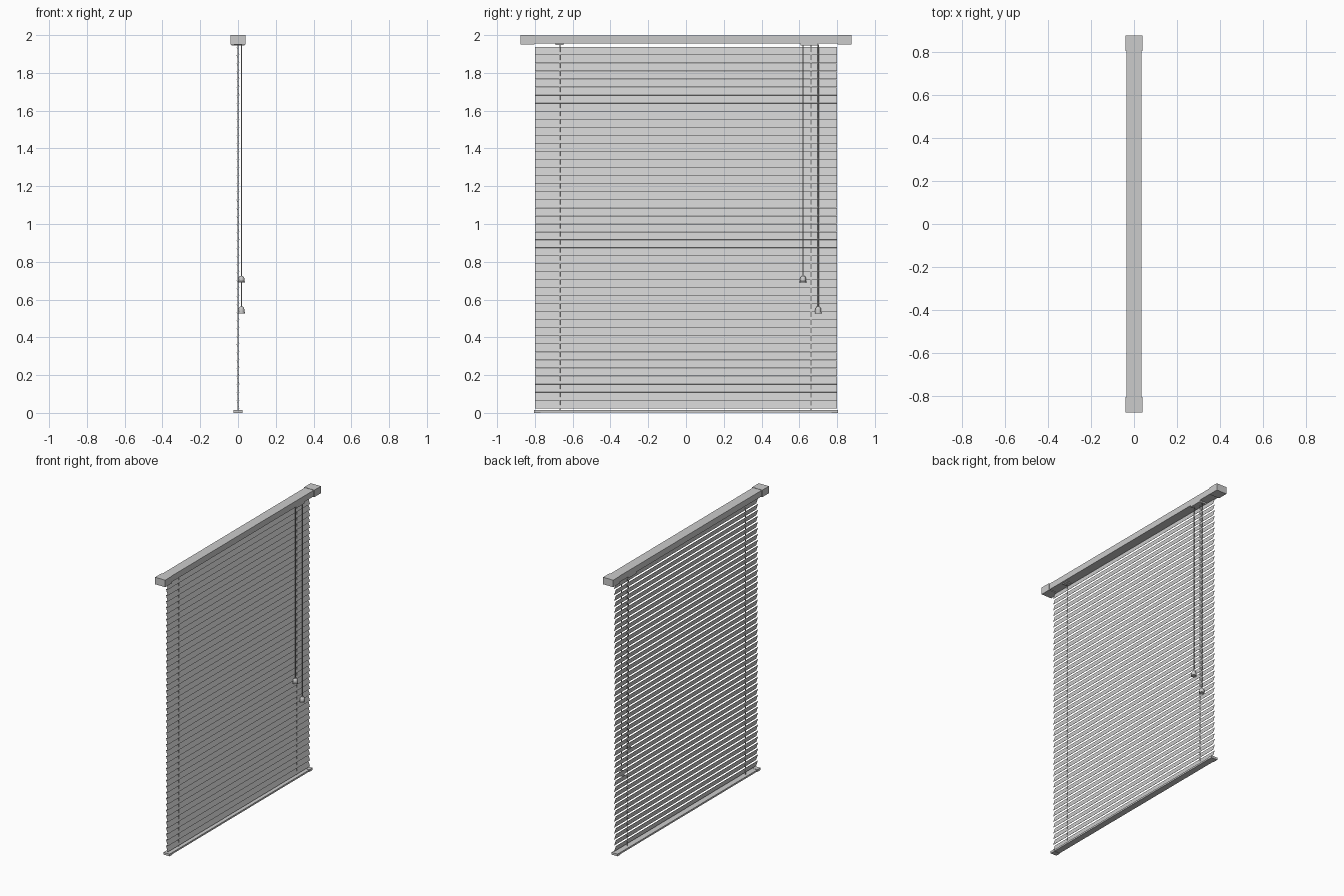
import bpy, bmesh, math
from mathutils import Matrix

if "Cube" in bpy.data.objects:
    bpy.data.objects.remove(bpy.data.objects["Cube"])


def add_object(name, bm):
    bmesh.ops.recalc_face_normals(bm, faces=bm.faces)
    mesh = bpy.data.meshes.new(name)
    bm.to_mesh(mesh)
    bm.free()
    obj = bpy.data.objects.new(name, mesh)
    bpy.context.collection.objects.link(obj)
    return obj


def box(name, x, y, z, tilt=0.0):
    """Box from (min, max) ranges, optionally tilted about its long y axis."""
    size = [b - a for a, b in (x, y, z)]
    mid = [(a + b) / 2 for a, b in (x, y, z)]
    bm = bmesh.new()
    m = Matrix.Translation(mid) @ Matrix.Rotation(tilt, 4, 'Y') @ Matrix.Diagonal((*size, 1))
    bmesh.ops.create_cube(bm, size=1, matrix=m)
    return add_object(name, bm)


def lathe(name, profile, loc, sides=16):
    """Closed solid turned around z from (radius, height) points."""
    bm = bmesh.new()
    rings = []
    for r, z in profile:
        rings.append([bm.verts.new((loc[0] + r * math.cos(a), loc[1] + r * math.sin(a), loc[2] + z))
                      for a in (2 * math.pi * i / sides for i in range(sides))])
    for lo, hi in zip(rings, rings[1:]):
        for i in range(sides):
            j = (i + 1) % sides
            bm.faces.new((lo[i], lo[j], hi[j], hi[i]))
    bm.faces.new(rings[0][::-1])
    bm.faces.new(rings[-1])
    obj = add_object(name, bm)
    bpy.context.view_layer.objects.active = obj
    obj.select_set(True)
    bpy.ops.object.shade_smooth_by_angle(angle=math.radians(35))
    obj.select_set(False)
    return obj


# Head rail and its end brackets
box("head_rail", (-0.035, 0.035), (-0.805, 0.805), (1.955, 1.998))
for side, (a, b) in {"left": (-0.877, -0.803), "right": (0.803, 0.877)}.items():
    box("end_bracket_" + side, (-0.04, 0.04), (a, b), (1.95, 2.0))

# Cord guide plates under the head rail
box("cord_guide_left", (-0.02, 0.02), (-0.69, -0.648), (1.948, 1.957))
box("cord_guide_right", (-0.035, 0.035), (0.607, 0.70), (1.944, 1.957))

# Slats: nearly closed, lower edge leaning to +x
count, pitch, width = 45, 0.0425, 0.0439
tilt = -math.asin(0.014 / width)
for i in range(count):
    zc = 0.045 + i * pitch
    box(f"slat_{i + 1:02d}", (-0.0005, 0.0005), (-0.8, 0.8),
        (zc - width / 2, zc + width / 2), tilt)

# Bottom rail with end caps
box("bottom_rail", (-0.022, 0.022), (-0.79, 0.79), (0.002, 0.014))
for side, s in (("left", -1), ("right", 1)):
    ends = sorted((s * 0.77, s * 0.805))
    box("bottom_cap_" + side, (-0.024, 0.024), ends, (0.0, 0.016))

# Lift cords running through the slats
for side, y in (("left", -0.668), ("right", 0.662)):
    lathe("lift_cord_" + side, [(0.003, 0), (0.003, 1.94)], (0, y, 0.01), 8)

# Pull cords with tassels
tassel = [(0.018, 0), (0.018, 0.006), (0.016, 0.007), (0.016, 0.02),
          (0.014, 0.028), (0.008, 0.035)]
for side, y, z in (("inner", 0.62, 0.69), ("outer", 0.70, 0.527)):
    lathe("pull_cord_" + side, [(0.003, 0), (0.003, 1.95 - z - 0.02)], (0.018, y, z + 0.02), 8)
    lathe("tassel_" + side, tassel, (0.018, y, z))
